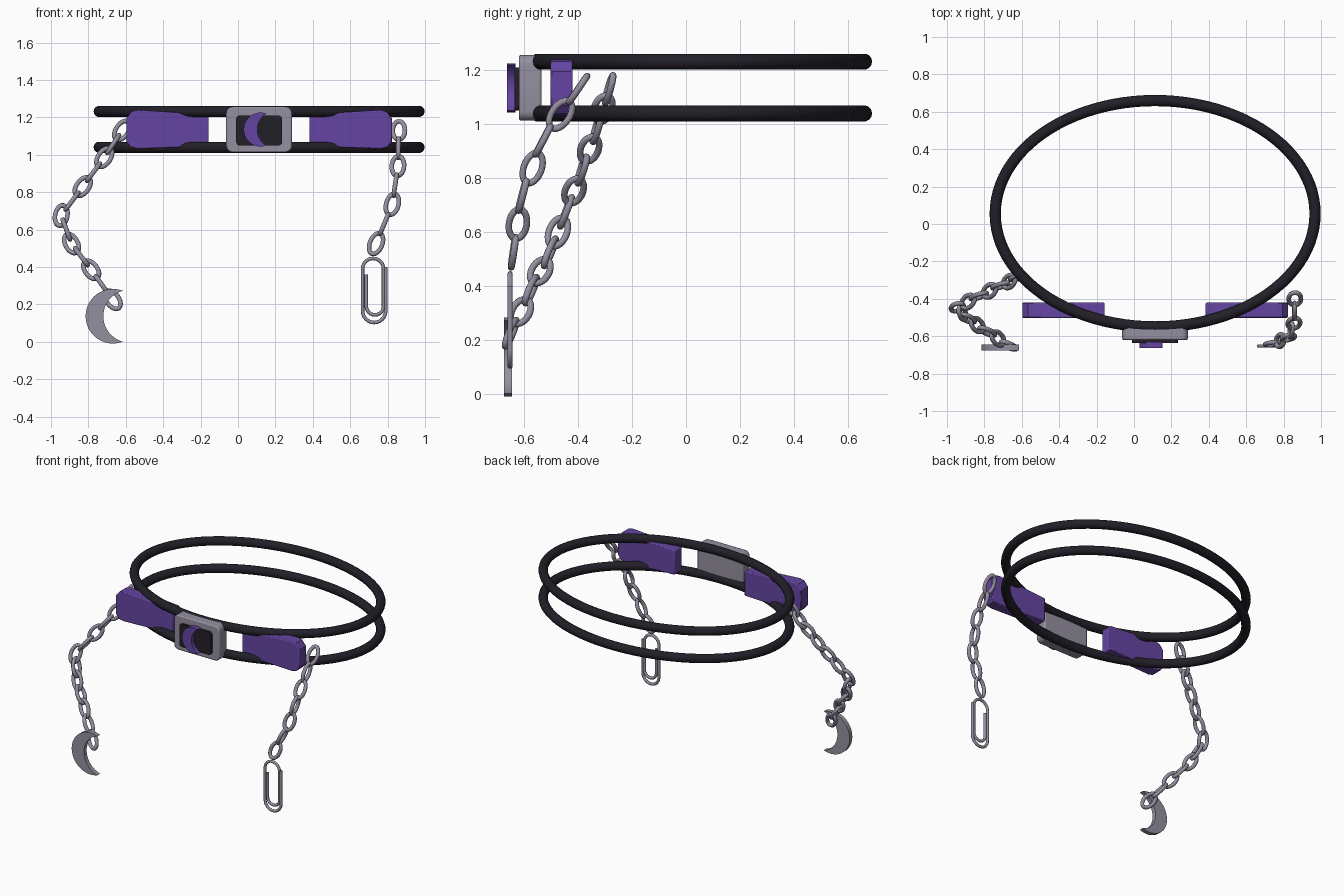
import bpy, bmesh, math
from mathutils import Vector, Matrix

if "Cube" in bpy.data.objects:
    bpy.data.objects.remove(bpy.data.objects["Cube"])

CX = 0.113  # centre of the belt in x


def material(name, rgb):
    m = bpy.data.materials.new(name)
    m.diffuse_color = (*rgb, 1)
    m.use_nodes = True
    m.node_tree.nodes["Principled BSDF"].inputs["Base Color"].default_value = m.diffuse_color
    return m


BLACK = material("black", (0.016, 0.014, 0.021))
PURPLE = material("purple", (0.13, 0.06, 0.36))
METAL = material("metal", (0.3, 0.275, 0.35))


def activate(ob):
    bpy.ops.object.select_all(action='DESELECT')
    ob.select_set(True)
    bpy.context.view_layer.objects.active = ob


def tube(name, pts, r, mat, cyclic=False, sides=3):
    cu = bpy.data.curves.new(name, 'CURVE')
    cu.dimensions = '3D'
    cu.bevel_depth, cu.bevel_resolution = r, sides
    cu.use_fill_caps = True
    sp = cu.splines.new('POLY')
    sp.points.add(len(pts) - 1)
    for p, co in zip(sp.points, pts):
        p.co = (*co, 1)
    sp.use_cyclic_u = cyclic
    cu.materials.append(mat)
    ob = bpy.data.objects.new(name, cu)
    bpy.context.collection.objects.link(ob)
    activate(ob)
    bpy.ops.object.convert(target='MESH')
    ob = bpy.context.object
    bpy.ops.object.shade_smooth_by_angle(angle=math.radians(50))
    return ob


def plate(name, outline, y0, y1, mat, bevel=0.0):
    """Extrude an x-z outline from y0 to y1."""
    bm = bmesh.new()
    face = bm.faces.new([bm.verts.new((x, y0, z)) for x, z in outline])
    ext = bmesh.ops.extrude_face_region(bm, geom=[face])
    new = [v for v in ext["geom"] if isinstance(v, bmesh.types.BMVert)]
    bmesh.ops.translate(bm, verts=new, vec=(0, y1 - y0, 0))
    bmesh.ops.recalc_face_normals(bm, faces=bm.faces)
    me = bpy.data.meshes.new(name)
    bm.to_mesh(me)
    bm.free()
    me.materials.append(mat)
    ob = bpy.data.objects.new(name, me)
    bpy.context.collection.objects.link(ob)
    if bevel:
        mod = ob.modifiers.new("bevel", 'BEVEL')
        mod.width, mod.segments = bevel, 2
        mod.limit_method, mod.angle_limit = 'ANGLE', math.radians(50)
    activate(ob)
    bpy.ops.object.shade_smooth_by_angle(angle=math.radians(30))
    return ob


def arc(cx, cz, r, a0, a1, n=12):
    return [(cx + r * math.cos(math.radians(a0 + (a1 - a0) * i / n)),
             cz + r * math.sin(math.radians(a0 + (a1 - a0) * i / n)))
            for i in range(n + 1)]


def rounded_rect(cx, cz, w, h, r):
    out = []
    for sx, sz, a in ((1, 1, 0), (-1, 1, 90), (-1, -1, 180), (1, -1, 270)):
        out += arc(cx + sx * (w - r), cz + sz * (h - r), r, a, a + 90, 5)
    return out


def crescent(tip_x, cz, half_h, outer, inner):
    """C-shaped outline between two arcs that meet at the right-hand tips."""
    def side(d):
        r = (d * d + half_h * half_h) / (2 * d)
        c = tip_x - d + r
        a = math.degrees(math.atan2(half_h, tip_x - c))
        return arc(c, cz, r, a, 360 - a, 24)
    return side(outer) + side(inner)[-2:0:-1]


# Two oval belt cords
for name, z in (("upper_cord", 1.232), ("lower_cord", 1.04)):
    tube(name, [(CX + 0.855 * math.cos(t), 0.055 + 0.605 * math.sin(t), z)
                for t in (math.tau * i / 96 for i in range(96))], 0.03, BLACK, True, 5)

# Mirrored side blocks
block = [(0.27, 1.045), (0.65, 1.032), (0.685, 1.04), (0.71, 1.07),
         (0.71, 1.195), (0.68, 1.232), (0.645, 1.24), (0.27, 1.215)]
for name, s in (("left_block", -1), ("right_block", 1)):
    plate(name, [(CX + s * x, z) for x, z in block], -0.502, -0.42, PURPLE, 0.006)

# Buckle with dark inset and crescent emblem
plate("buckle", rounded_rect(CX, 1.135, 0.176, 0.122, 0.035), -0.62, -0.535, METAL, 0.008)
plate("buckle_panel", rounded_rect(CX, 1.13, 0.123, 0.08, 0.02), -0.635, -0.61, BLACK)
plate("buckle_crescent", crescent(0.153, 1.135, 0.085, 0.123, 0.05), -0.664, -0.632, PURPLE)

# Shared chain link
link_pts = [(0.033 * math.cos(t), 0, 0.059 * math.sin(t))
            for t in (math.tau * i / 24 for i in range(24))]
link_src = tube("chain_link", link_pts, 0.0125, METAL, True)
link_mesh = link_src.data
bpy.data.objects.remove(link_src)


def chain(name, pts):
    """Links at each point and midway between, turned by 90 degrees in turn."""
    pts = [Vector(p) for p in pts]
    path = []
    for a, b in zip(pts, pts[1:]):
        path += [a, (a + b) / 2]
    path.append(pts[-1])
    for i, p in enumerate(path):
        t = (path[max(i - 1, 0)] - path[min(i + 1, len(path) - 1)]).normalized()
        side = Vector((0, 1, 0)).cross(t).normalized()
        depth = t.cross(side)
        if i % 2:
            side, depth = depth, -side
        ob = bpy.data.objects.new(f"{name}_link_{i + 1}", link_mesh)
        ob.matrix_world = Matrix.Translation(p) @ Matrix((side, depth, t)).transposed().to_4x4()
        bpy.context.collection.objects.link(ob)


chain("left_chain", [(-0.62, -0.285, 1.13), (-0.715, -0.33, 0.985), (-0.83, -0.385, 0.83),
                     (-0.945, -0.445, 0.675), (-0.89, -0.505, 0.525),
                     (-0.785, -0.575, 0.385), (-0.67, -0.65, 0.225)])
chain("right_chain", [(0.86, -0.40, 1.13), (0.855, -0.53, 0.94),
                      (0.825, -0.607, 0.735), (0.738, -0.64, 0.525)])

# Crescent charm on the left chain
plate("crescent_charm", crescent(-0.615, 0.137, 0.136, 0.2, 0.105), -0.675, -0.645, METAL)

# Paper clip charm on the right chain
clip = [(0.79, 0.40)]
clip += arc(0.728, 0.165, 0.062, 0, -180)
clip += arc(0.722, 0.39, 0.056, 180, 0)
clip += arc(0.732, 0.19, 0.046, 0, -180)
clip += [(0.686, 0.36)]
tube("paper_clip", [(x, -0.652, z) for x, z in clip], 0.0095, METAL)
